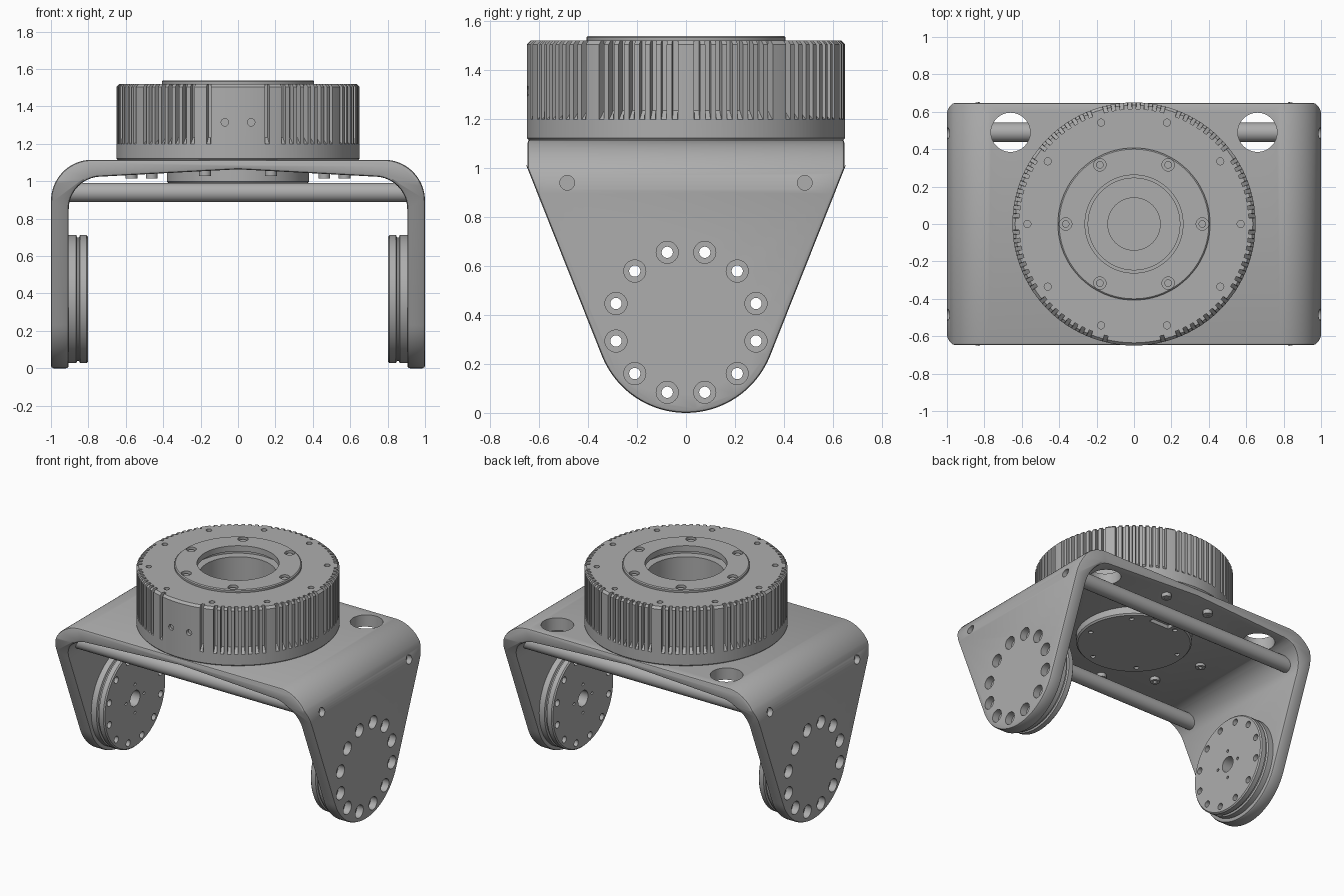
import bpy, bmesh
from math import sin, cos, pi, radians
from mathutils import Matrix, Vector

if "Cube" in bpy.data.objects:
    bpy.data.objects.remove(bpy.data.objects["Cube"])

grey = bpy.data.materials.new("machined_grey")
grey.use_nodes = True
grey.diffuse_color = (0.42, 0.42, 0.42, 1)
grey.node_tree.nodes["Principled BSDF"].inputs["Base Color"].default_value = grey.diffuse_color

TURN = {"z": Matrix(), "x": Matrix.Rotation(pi / 2, 4, "Y"), "y": Matrix.Rotation(-pi / 2, 4, "X")}


def make(name, bm):
    bmesh.ops.recalc_face_normals(bm, faces=bm.faces)
    me = bpy.data.meshes.new(name)
    bm.to_mesh(me)
    bm.free()
    me.materials.append(grey)
    ob = bpy.data.objects.new(name, me)
    bpy.context.collection.objects.link(ob)
    return ob


def skin(bm, rings):
    """Bridge equal rings of points and cap both ends."""
    vs = [[bm.verts.new(p) for p in ring] for ring in rings]
    n = len(vs[0])
    for a, b in zip(vs, vs[1:]):
        for i in range(n):
            j = (i + 1) % n
            bm.faces.new((a[i], a[j], b[j], b[i]))
    bm.faces.new(vs[0])
    bm.faces.new(vs[-1])


def lathe(name, profile, seg=96):
    bm = bmesh.new()
    skin(bm, [[(r * cos(2 * pi * i / seg), r * sin(2 * pi * i / seg), z) for i in range(seg)]
              for r, z in profile])
    return make(name, bm)


def cylinders(name, items, seg=24):
    """Items are (centre, radius, length, axis)."""
    bm = bmesh.new()
    for centre, r, length, axis in items:
        bmesh.ops.create_cone(bm, cap_ends=True, segments=seg, radius1=r, radius2=r, depth=length,
                              matrix=Matrix.Translation(centre) @ TURN[axis])
    return make(name, bm)


def bake(ob):
    bpy.context.view_layer.update()
    dg = bpy.context.evaluated_depsgraph_get()
    me = bpy.data.meshes.new_from_object(ob.evaluated_get(dg))
    ob.modifiers.clear()
    ob.data = me


def boolean(ob, tool, operation="DIFFERENCE"):
    m = ob.modifiers.new("cut", "BOOLEAN")
    m.object, m.operation, m.solver = tool, operation, "EXACT"
    bake(ob)
    bpy.data.objects.remove(tool)


def drill(ob, items, seg=24):
    boolean(ob, cylinders("drill", items, seg))


def ring(count, r, start=0.0):
    return [(r * cos(start + 2 * pi * k / count), r * sin(start + 2 * pi * k / count))
            for k in range(count)]


def arc(cx, cy, r, a0, a1, n=20):
    return [(cx + r * cos(radians(a0 + (a1 - a0) * i / n)),
             cy + r * sin(radians(a0 + (a1 - a0) * i / n))) for i in range(n + 1)]


# Fork bracket: bent plate trimmed by the tapered cheek outline
AXLE = 0.37
half = ([(1.0, -0.1)] + arc(0.78, 0.895, 0.22, 0, 90))
inner = [(0.0, 1.064)] + arc(0.73, 0.85, 0.175, 90, 0) + [(0.905, -0.1)]
mirror = lambda pts: [(-x, z) for x, z in reversed(pts)]
bent = half + mirror(half) + mirror(inner) + inner[1:]
bm = bmesh.new()
skin(bm, [[(x, y, z) for x, z in bent] for y in (-0.8, 0.8)])
bracket = make("fork_bracket", bm)
outline = [(-0.648, 1.3), (-0.648, 1.0)] + arc(0, AXLE, AXLE, 202, 338, 40) + [(0.648, 1.0), (0.648, 1.3)]
bm = bmesh.new()
skin(bm, [[(x, y, z) for y, z in outline] for x in (-1.2, 1.2)])
boolean(bracket, make("outline_tool", bm), "INTERSECT")
bev = bracket.modifiers.new("edge", "BEVEL")
bev.width, bev.segments, bev.limit_method, bev.angle_limit = 0.014, 2, "ANGLE", radians(50)
bev.use_clamp_overlap = False
bake(bracket)

# Bolt circles, rod sockets and top openings
bolts = [(s, y, z + AXLE) for s in (-1, 1) for y, z in ring(12, 0.296, pi / 12)]
drill(bracket, [((s * 1.0, y, z), 0.045, 0.1, "x") for s, y, z in bolts]
      + [((s * 0.99, y, 0.94), 0.03, 0.06, "x") for s in (-1, 1) for y in (-0.485, 0.485)]
      + [((s * 0.66, 0.49, 1.1), 0.105, 0.4, "z") for s in (-1, 1)], 32)
drill(bracket, [((s * 0.95, y, z), 0.023, 0.3, "x") for s, y, z in bolts])

# Cross rods
rods = cylinders("cross_rods", [((0, y, 0.94), 0.052, 1.83, "x") for y in (-0.49, 0.49)], 40)

# Hub discs on the inside of each cheek
hubs = []
for side, name in ((1, "left_hub"), (-1, "right_hub")):
    hub = lathe(name, [(0.335, 0.803), (0.343, 0.811), (0.343, 0.845), (0.33, 0.85), (0.33, 0.86),
                       (0.343, 0.865), (0.343, 0.907)])
    hub.data.transform(Matrix.Translation((0, 0, AXLE)) @ Matrix.Rotation(side * pi / 2, 4, "Y"))
    drill(hub, [((side * 0.85, y, z + AXLE), 0.023, 0.3, "x") for y, z in ring(12, 0.296, pi / 12)]
          + [((side * 0.8, 0, AXLE), 0.055, 0.16, "x")]
          + [((side * 0.8, y, z + AXLE), 0.01, 0.03, "x") for y, z in ring(4, 0.1)])
    hubs.append(hub)

# Motor housing: finned drum, no fins at the screw positions or the front pad
angles = []
for k in range(90):
    grooved = k % 9 != 0 and abs(k * 4 - 270) > 11
    for off, deep in ((-1.05, 0), (-0.9, 1), (0.9, 1), (1.05, 0)):
        angles.append((radians(k * 4 + off), 0.035 * deep * grooved))


def drum_ring(r, z, depth):
    return [((min(r, 0.65 - d * depth)) * cos(a), (min(r, 0.65 - d * depth)) * sin(a), z)
            for a, d in angles]


bm = bmesh.new()
skin(bm, [drum_ring(*p) for p in ((0.642, 1.113, 0), (0.65, 1.122, 0), (0.65, 1.198, 0),
                                  (0.65, 1.235, 1), (0.65, 1.505, 1), (0.635, 1.52, 1))])
housing = make("motor_housing", bm)
drill(housing, [((0, 0, 1.45), 0.3, 0.6, "z")], 96)
drill(housing, [((x, y, 1.52), 0.019, 0.04, "z") for x, y in ring(10, 0.57)]
      + [((x, -0.65, 1.315), 0.02, 0.05, "y") for x in (-0.07, 0.07)])
drill(housing, [((0, 0, 1.15), 0.14, 0.02, "z")], 64)

# Raised output ring with stepped bore
output = lathe("output_ring", [(0.402, 1.5), (0.407, 1.51), (0.407, 1.534), (0.4, 1.54)])
output.data.transform(Matrix.Translation((0, 0, 0)))
drill(output, [((0, 0, 1.52), 0.262, 0.2, "z")], 96)
drill(output, [((x, y, 1.54), 0.033, 0.04, "z") for x, y in ring(6, 0.365)])
bolt_heads = cylinders("output_bolts", [((x, y, 1.518), 0.02, 0.022, "z") for x, y in ring(6, 0.365)])

# Bore sleeve below the output ring
sleeve = lathe("bore_sleeve", [(0.305, 1.14), (0.305, 1.47)])
drill(sleeve, [((0, 0, 1.3), 0.245, 0.6, "z")], 96)

# Underside cover with cable socket and mounting screws
cover = lathe("bottom_cover", [(0.37, 0.988), (0.38, 0.998), (0.38, 1.08)])
bm = bmesh.new()
bmesh.ops.create_cube(bm, size=1, matrix=Matrix.Translation((0.03, 0.32, 0.99)) @ Matrix.Diagonal((0.16, 0.06, 0.05, 1)))
boolean(cover, make("socket_tool", bm))
drill(cover, [((x, y, 0.988), 0.016, 0.03, "z") for x, y in ring(6, 0.32, pi / 6 + 0.3)])
screws = cylinders("plate_screws", [((x, y, 1.04 + 0.012 * (abs(x) < 0.4)), 0.032, 0.05, "z")
                                    for x, y in ring(10, 0.57)])
drill(screws, [((x, y, 1.015), 0.015, 0.03, "z") for x, y in ring(10, 0.57)], 6)

# Smooth rounded surfaces, keep machined edges crisp
bpy.ops.object.select_all(action="DESELECT")
for ob in [bracket, rods, housing, output, bolt_heads, sleeve, cover, screws] + hubs:
    ob.select_set(True)
    bpy.context.view_layer.objects.active = ob
bpy.ops.object.shade_smooth_by_angle(angle=radians(30))
